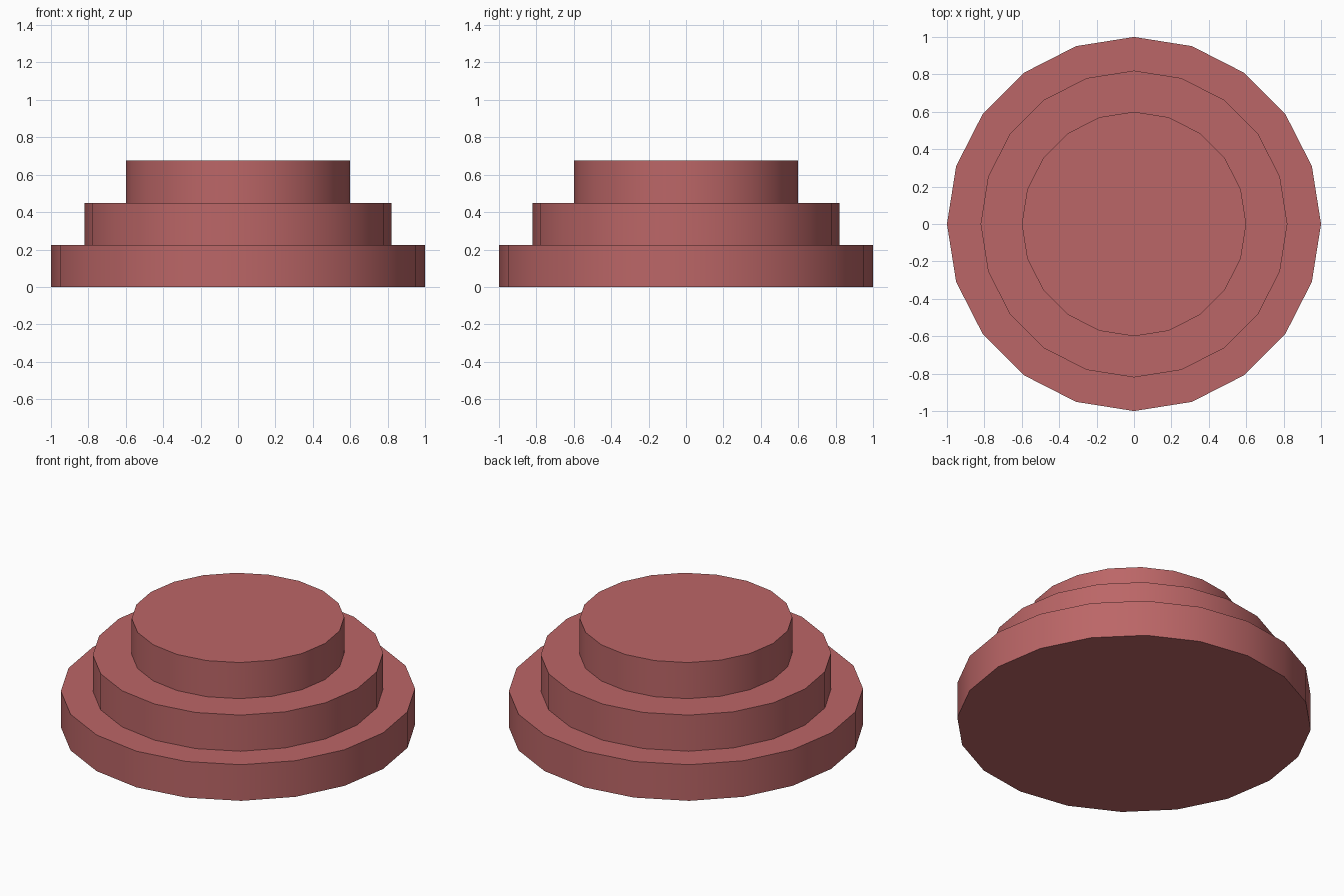
import bpy, math

if "Cube" in bpy.data.objects:
    bpy.data.objects.remove(bpy.data.objects["Cube"])

SIDES = 20
TIER_HEIGHT = 0.225

red = bpy.data.materials.new("dusty_red")
red.diffuse_color = (0.50, 0.133, 0.135, 1.0)
red.use_nodes = True
red.node_tree.nodes["Principled BSDF"].inputs["Base Color"].default_value = red.diffuse_color


def add_tier(name, radius, base):
    """One round step: flat caps, smooth side wall."""
    bpy.ops.mesh.primitive_cylinder_add(
        vertices=SIDES, radius=radius, depth=TIER_HEIGHT,
        location=(0, 0, base + TIER_HEIGHT / 2))
    tier = bpy.context.object
    tier.name = name
    tier.data.materials.append(red)
    bpy.ops.object.shade_smooth_by_angle(angle=math.radians(30))


# Three stacked steps, narrowing upward
tiers = [("bottom_step", 1.0), ("middle_step", 0.82), ("top_step", 0.6)]
for i, (name, radius) in enumerate(tiers):
    add_tier(name, radius, i * TIER_HEIGHT)
